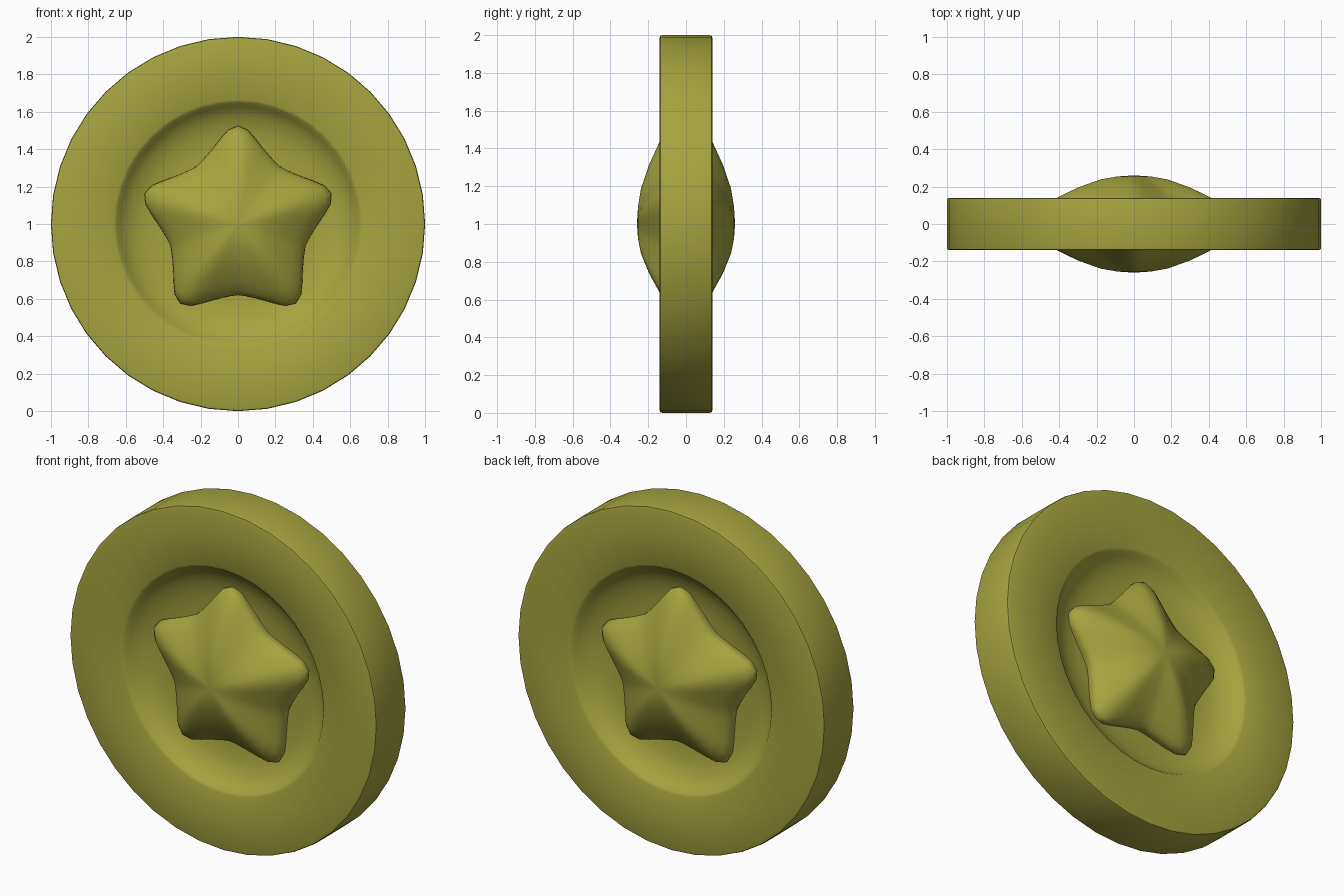
import bpy, bmesh, math

if "Cube" in bpy.data.objects:
    bpy.data.objects.remove(bpy.data.objects["Cube"])

mat = bpy.data.materials.new("olive_gold")
mat.diffuse_color = (0.38, 0.37, 0.05, 1)
mat.use_nodes = True
mat.node_tree.nodes["Principled BSDF"].inputs["Base Color"].default_value = mat.diffuse_color


def ring_mesh(name, rings, closed_loop, angle):
    """Join rings of points into a skin; a single-point ring becomes a fan."""
    bm = bmesh.new()
    rows = [[bm.verts.new(p) for p in ring] for ring in rings]
    pairs = list(zip(rows, rows[1:]))
    if closed_loop:
        pairs.append((rows[-1], rows[0]))
    for a, b in pairs:
        n = max(len(a), len(b))
        for i in range(n):
            j = (i + 1) % n
            if len(a) == 1:
                bm.faces.new((a[0], b[i], b[j]))
            elif len(b) == 1:
                bm.faces.new((a[i], b[0], a[j]))
            else:
                bm.faces.new((a[i], b[i], b[j], a[j]))
    bmesh.ops.recalc_face_normals(bm, faces=bm.faces)
    me = bpy.data.meshes.new(name)
    bm.to_mesh(me)
    bm.free()
    ob = bpy.data.objects.new(name, me)
    bpy.context.collection.objects.link(ob)
    ob.location.z = 1
    me.materials.append(mat)
    bpy.ops.object.select_all(action='DESELECT')
    ob.select_set(True)
    bpy.context.view_layer.objects.active = ob
    bpy.ops.object.shade_smooth_by_angle(angle=math.radians(angle))
    return ob


def both_sides(half):
    """Front-half profile of (radius, depth), mirrored to the back."""
    return [(r, -d) for r, d in half] + [(r, d) for r, d in reversed(half)]


# Coin body: bowl-shaped recess, flat rim and thin edge bevel
def circle(r, y, n=40):
    if r == 0:
        return [(0, y, 0)]
    return [(r * math.sin(math.tau * i / n), y, r * math.cos(math.tau * i / n))
            for i in range(n)]


body = both_sides([(0, 0.03), (0.42, 0.03), (0.51, 0.042), (0.58, 0.068),
                   (0.63, 0.105), (0.65, 0.132), (0.665, 0.14),
                   (0.985, 0.14), (0.997, 0.136), (1.0, 0.125)])
ring_mesh("coin_body", [circle(r, y) for r, y in body], False, 50)

# Puffed star: one half-arm outline from tip to notch, repeated around
half_arm = [0.525, 0.505, 0.463, 0.428, 0.404, 0.388, 0.38]
outline = []
for k in range(60):
    step = k % 12
    outline.append(half_arm[min(step, 12 - step)])


def star(f, y):
    if f == 0:
        return [(0, y, 0)]
    return [(f * r * math.sin(math.tau * i / 60), y,
             f * r * math.cos(math.tau * i / 60)) for i, r in enumerate(outline)]


dome = both_sides([(0, 0.26), (0.18, 0.254), (0.36, 0.238), (0.6, 0.195),
                   (0.82, 0.142), (0.94, 0.106), (0.99, 0.08),
                   (1.0, 0.06), (0.97, 0.02)])
ring_mesh("star_emblem", [star(f, y) for f, y in dome], False, 60)
